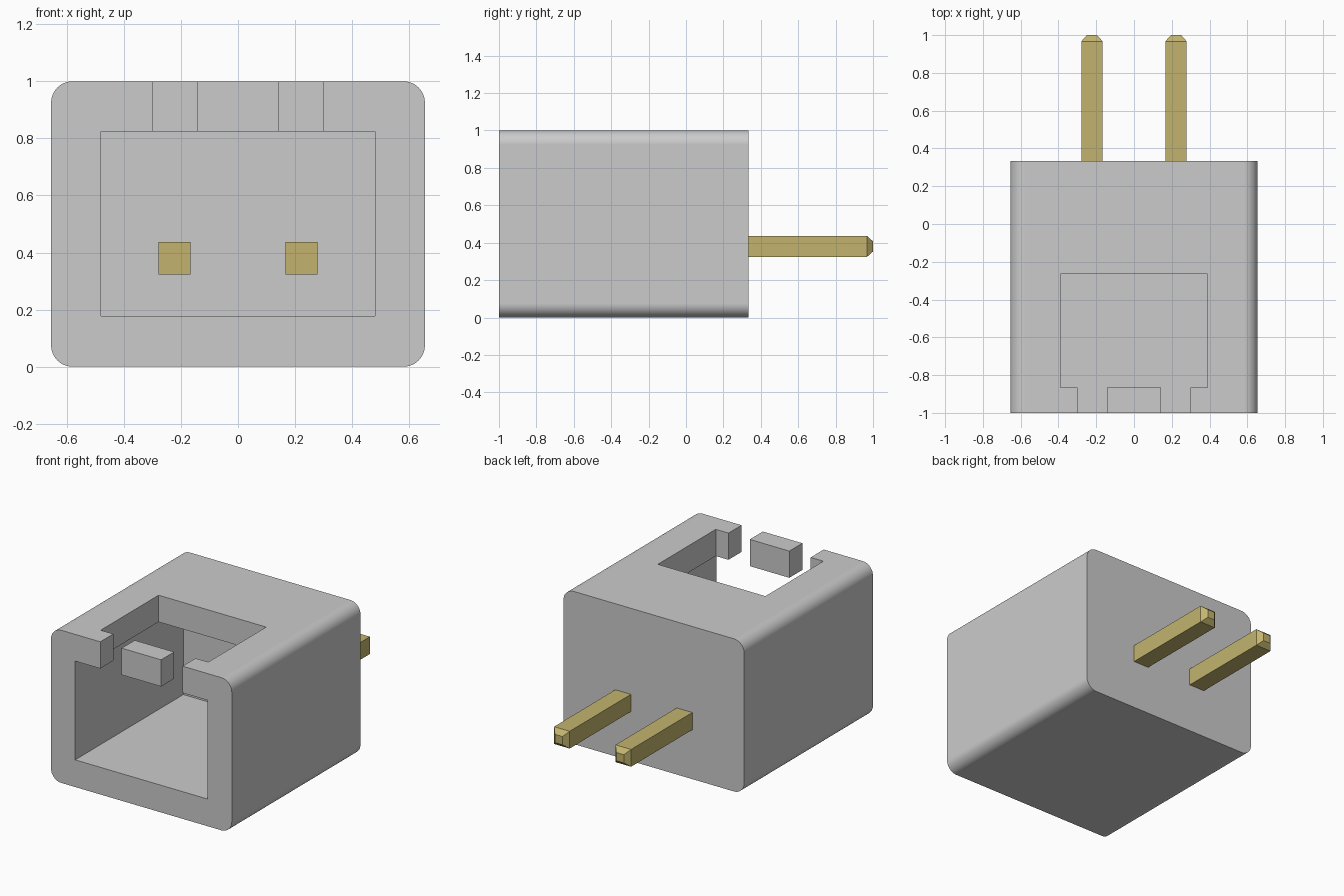
import bpy
import bmesh
import math

cube = bpy.data.objects.get("Cube")
if cube:
    bpy.data.objects.remove(cube, do_unlink=True)


def material(name, rgb):
    mat = bpy.data.materials.new(name)
    mat.use_nodes = True
    mat.diffuse_color = (*rgb, 1)
    mat.node_tree.nodes["Principled BSDF"].inputs["Base Color"].default_value = (*rgb, 1)
    return mat


plastic = material("light grey plastic", (0.60, 0.60, 0.60))
metal = material("dull gold metal", (0.54, 0.456, 0.157))


def make_object(name, bm, mat):
    bmesh.ops.recalc_face_normals(bm, faces=bm.faces)
    mesh = bpy.data.meshes.new(name)
    bm.to_mesh(mesh)
    bm.free()
    mesh.materials.append(mat)
    obj = bpy.data.objects.new(name, mesh)
    bpy.context.collection.objects.link(obj)
    return obj


def box_mesh(low, high):
    bm = bmesh.new()
    bmesh.ops.create_cube(bm, size=1)
    for v in bm.verts:
        v.co = [a + (c + 0.5) * (b - a) for a, b, c in zip(low, high, v.co)]
    return bm


def activate(obj):
    bpy.ops.object.select_all(action="DESELECT")
    obj.select_set(True)
    bpy.context.view_layer.objects.active = obj


# Housing: block with four rounded lengthwise edges
HALF, FRONT, BACK = 0.655, -1.0, 0.333
bm = box_mesh((-HALF, FRONT, 0), (HALF, BACK, 1))
long_edges = [e for e in bm.edges
              if abs(e.verts[0].co.y - e.verts[1].co.y) > 1]
bmesh.ops.bevel(bm, geom=long_edges, offset=0.075, segments=12,
                profile=0.5, affect="EDGES")
housing = make_object("housing", bm, plastic)

# Openings: plug cavity, top window, and the gap in the front of the roof
openings = {
    "cavity_cutter": ((-0.48, -1.1, 0.178), (0.48, 0.12, 0.825)),
    "window_cutter": ((-0.39, -0.865, 0.7), (0.39, -0.265, 1.1)),
    "roof_gap_cutter": ((-0.298, -1.1, 0.7), (0.298, -0.7, 1.1)),
}
activate(housing)
for name, (low, high) in openings.items():
    cutter = make_object(name, box_mesh(low, high), plastic)
    cutter.hide_render = True
    mod = housing.modifiers.new(name, "BOOLEAN")
    mod.operation = "DIFFERENCE"
    mod.solver = "EXACT"
    mod.object = cutter
    bpy.ops.object.modifier_apply(modifier=name)
    bpy.data.objects.remove(cutter, do_unlink=True)

bpy.ops.object.shade_smooth_by_angle(angle=math.radians(30))
weighted = housing.modifiers.new("flat_wall_normals", "WEIGHTED_NORMAL")
weighted.keep_sharp = True

# Key block standing in the roof gap
make_object("key_block", box_mesh((-0.143, FRONT, 0.825), (0.143, -0.865, 1)), plastic)

# Contact pins with chamfered tips
for side, x in (("right", -0.2225), ("left", 0.2225)):
    r, z = 0.0565, 0.38
    bm = box_mesh((x - r, 0.11, z - r), (x + r, 0.967, z + r))
    tip = max(bm.faces, key=lambda f: f.calc_center_median().y)
    tip = bmesh.ops.extrude_discrete_faces(bm, faces=[tip])["faces"][0]
    for v in tip.verts:
        v.co.x = x + (v.co.x - x) * 0.48
        v.co.z = z + (v.co.z - z) * 0.48
        v.co.y = 1.0
    make_object(side + "_pin", bm, metal)
